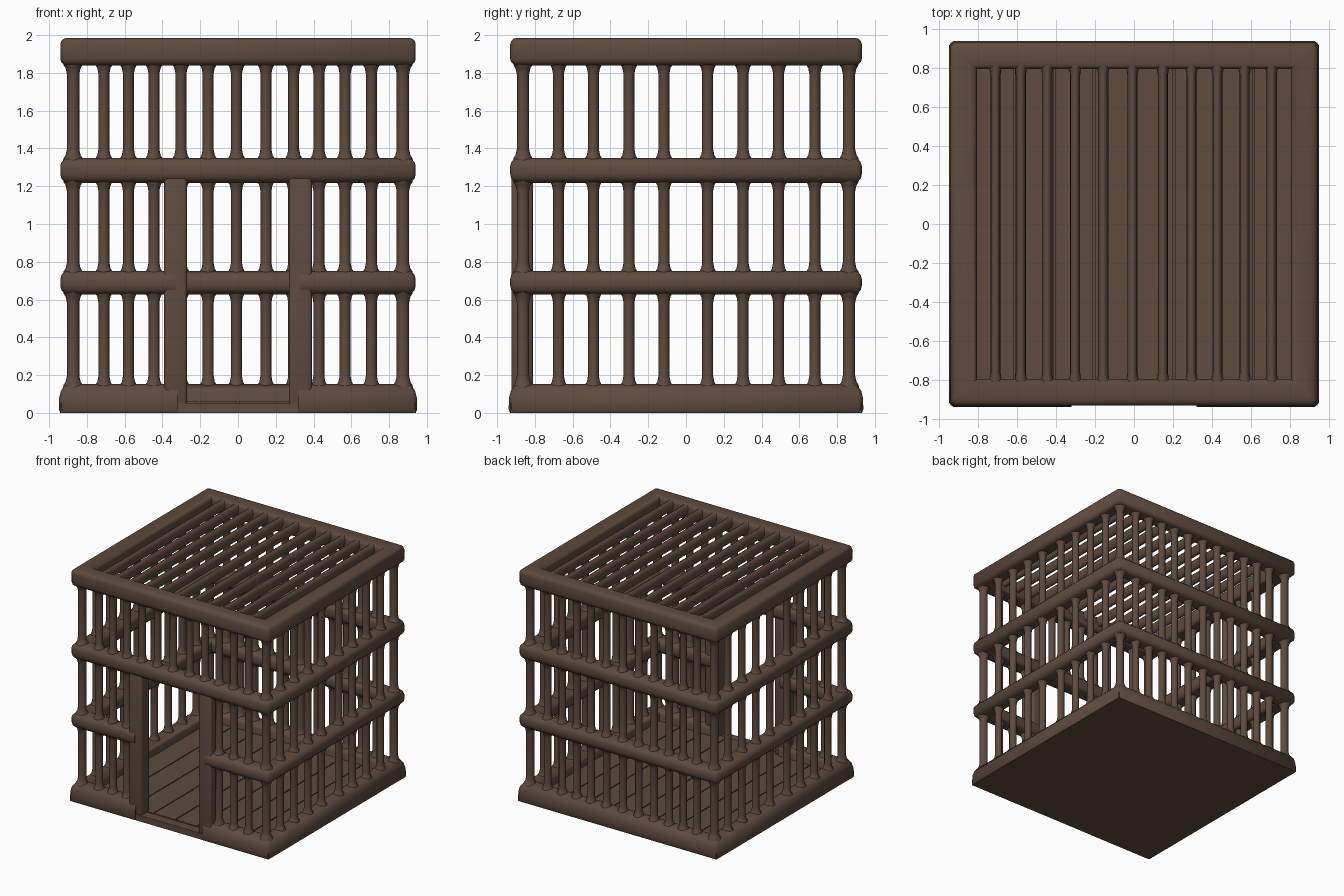
import bpy, bmesh, math

if "Cube" in bpy.data.objects:
    bpy.data.objects.remove(bpy.data.objects["Cube"])

mat = bpy.data.materials.new("dark brown wood")
mat.diffuse_color = (0.112, 0.069, 0.048, 1)
mat.use_nodes = True
mat.node_tree.nodes["Principled BSDF"].inputs["Base Color"].default_value = mat.diffuse_color
CX, CY = 0.873, 0.863          # centre lines of the walls


def finish(name, bm, angle=40):
    bmesh.ops.remove_doubles(bm, verts=bm.verts, dist=1e-5)
    bmesh.ops.recalc_face_normals(bm, faces=bm.faces)
    me = bpy.data.meshes.new(name)
    bm.to_mesh(me)
    bm.free()
    me.materials.append(mat)
    ob = bpy.data.objects.new(name, me)
    bpy.context.collection.objects.link(ob)
    bpy.ops.object.select_all(action='DESELECT')
    ob.select_set(True)
    bpy.context.view_layer.objects.active = ob
    bpy.ops.object.shade_smooth_by_angle(angle=math.radians(angle))
    return ob


def box(name, x0, x1, y0, y1, z0, z1, bevel=0.0):
    bm = bmesh.new()
    bmesh.ops.create_cube(bm, size=1)
    for v in bm.verts:
        v.co = ((x0 + x1) / 2 + v.co.x * (x1 - x0), (y0 + y1) / 2 + v.co.y * (y1 - y0),
                (z0 + z1) / 2 + v.co.z * (z1 - z0))
    if bevel:
        bmesh.ops.bevel(bm, geom=bm.edges[:], offset=bevel, segments=3, profile=0.5, affect='EDGES')
    return finish(name, bm)


def rail(name, profile, door=None):
    """Sweep a profile (outward offset, z) round the square; door = half gap in the front."""
    path = []
    for sx, sy in [(1, -1), (1, 1), (-1, 1), (-1, -1)]:
        pair = [(1, .7), (.7, 1)] if sx == sy else [(.7, 1), (1, .7)]
        for kx, ky in pair:
            path.append((sx * CX, sy * CY, sx * kx, sy * ky, sx, sy))
    if door:
        path = [(door, -CY, 0, -1, 0, -1)] + path + [(-door, -CY, 0, -1, 0, -1)]
    bm = bmesh.new()
    rings = []
    for x, y, ox, oy, ix, iy in path:
        rings.append([bm.verts.new((x + d * (ox if d > 0 else ix), y + d * (oy if d > 0 else iy), z))
                      for d, z in profile])
    n, m = len(rings), len(profile)
    for i in range(n - 1 if door else n):
        a, b = rings[i], rings[(i + 1) % n]
        for j in range(m):
            k = (j + 1) % m
            bm.faces.new((a[j], a[k], b[k], b[j]))
    if door:
        bm.faces.new(rings[0])
        bm.faces.new(rings[-1])
    return finish(name, bm, 50)


def rounded(d, z0, z1, r):
    """Rounded rectangle profile."""
    pts = []
    for sd, sz, a0 in [(1, 1, 0), (-1, 1, 90), (-1, -1, 180), (1, -1, 270)]:
        for s in range(4):
            a = math.radians(a0 + s * 30)
            cz = z1 - r if sz > 0 else z0 + r
            pts.append((sd * (d - r) + r * math.cos(a), cz + r * math.sin(a)))
    return pts


def bar(name, centre, gaps, axis='z', rx=0.029, ry=0.029, sides=12):
    """Round bar that flares where it meets the rails."""
    prof = []
    for a, b in gaps:
        prof += [(a - .03, 1.75), (a, 1.5), (a + .015, 1.2), (a + .045, 1),
                 (b - .045, 1), (b - .015, 1.2), (b, 1.5), (b + .03, 1.75)]
    bm = bmesh.new()
    rings = []
    for t, k in prof:
        ring = []
        for s in range(sides):
            a = 2 * math.pi * s / sides
            u, v = rx * k * math.cos(a), ry * math.sin(a) * (k if axis == 'z' else 1)
            co = (centre[0] + u, centre[1] + v, t) if axis == 'z' else (centre[0] + u, t, centre[1] + v)
            ring.append(bm.verts.new(co))
        rings.append(ring)
    for a, b in zip(rings, rings[1:]):
        for j in range(sides):
            k = (j + 1) % sides
            bm.faces.new((a[j], a[k], b[k], b[j]))
    bm.faces.new(rings[0])
    bm.faces.new(rings[-1])
    return finish(name, bm, 60)


# floor slab and planks
box("floor_slab", -.94, .94, -.93, .93, 0, .052)
for i in range(8):
    x = -.82 + i * .205
    box("floor_plank", x + .004, x + .201, -.85, .85, .03, .06)

# base, middle and top frames (the two lower ones stop at the doorway)
base = [(.068, 0), (.076, .02), (.074, .08), (.064, .118), (.045, .143), (.02, .152),
        (-.03, .152), (-.052, .14), (-.065, .11), (-.065, 0)]
rail("base_frame", base, door=.32)
rail("lower_rail", rounded(.068, .628, .752, .045), door=.33)
rail("upper_rail", rounded(.068, 1.218, 1.35, .045))
rail("top_frame", rounded(.068, 1.84, 1.985, .035))

# door posts
for s in (-1, 1):
    box("door_post", s * .33 - .061, s * .33 + .061, -.925, -.81, .01, 1.27, .018)

# wall bars
LOW, MID, TOP = (.15, .63), (.75, 1.22), (1.35, 1.84)
ALL = [LOW, MID, TOP]
XS = [-.71, -.58, -.445, -.302, -.158, -.008, .148, .295, .428, .567, .706]
YS = [-.675, -.49, -.302, -.117, .115, .302, .49, .682]
for x in XS:
    bar("back_bar", (x, CY), ALL)
    bar("front_bar", (x, -CY), ALL if abs(x) > .4 else [TOP])
for s in (-1, 1):
    for y in YS:
        bar("side_bar", (s * CX, y), ALL)
    for t in (-1, 1):
        bar("corner_bar", (s * CX, t * CY), ALL, rx=.033, ry=.033)

# roof bars
for x in XS:
    bar("roof_bar", (x, 1.935), [(-.81, .81)], axis='y', rx=.026, ry=.046)
